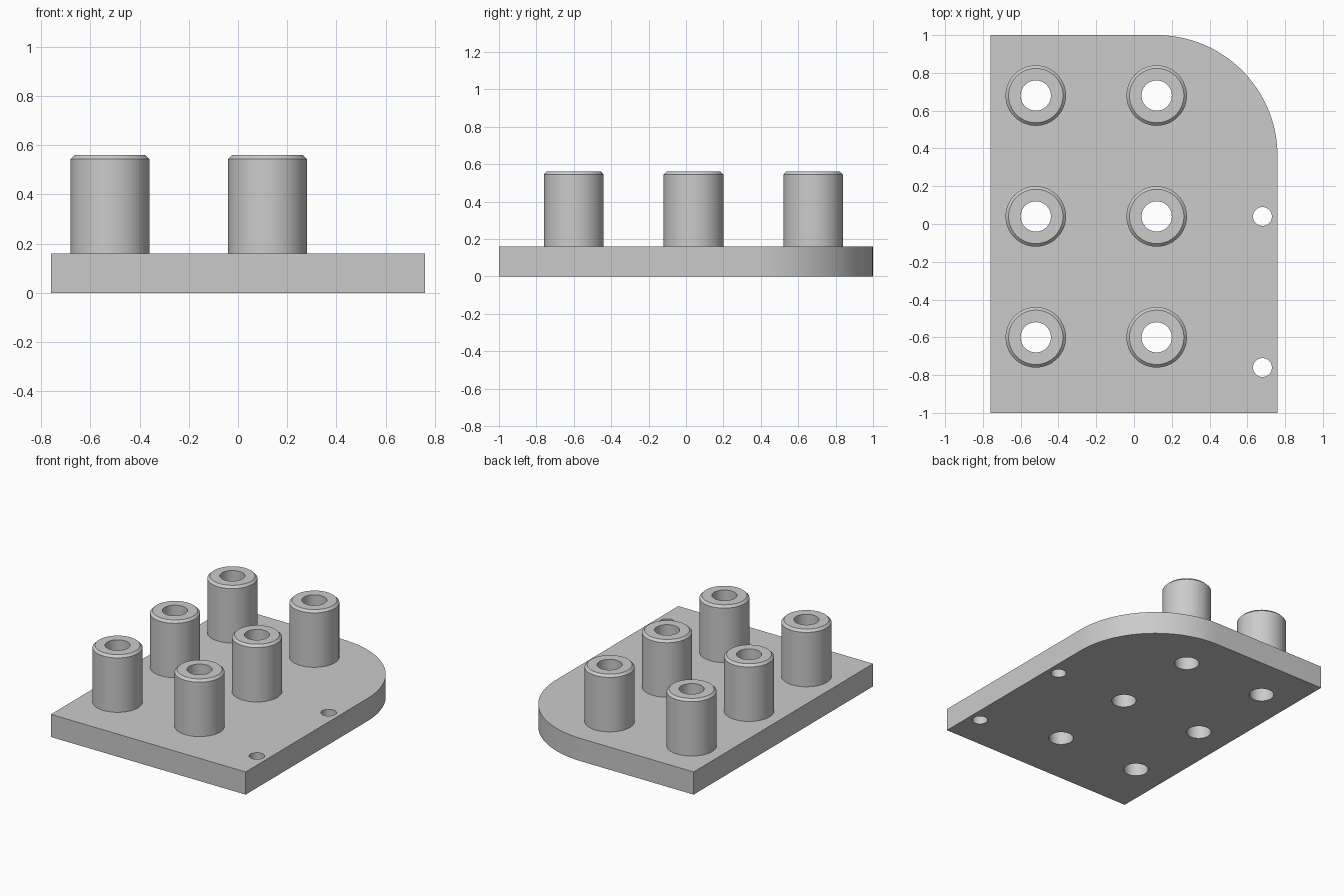
import bpy
import bmesh
from math import cos, sin, pi, radians

cube = bpy.data.objects.get("Cube")
if cube:
    bpy.data.objects.remove(cube)

HALF_X, HALF_Y, THICK = 0.76, 1.0, 0.16
CORNER_R = 0.64
BOSS_R, BORE_R, BOSS_TOP, CHAMFER = 0.16, 0.08, 0.56, 0.016
BOSSES = [(x, y) for x in (-0.52, 0.12) for y in (-0.6, 0.04, 0.68)]
PIN_HOLES = [(0.68, 0.04), (0.68, -0.76)]
PIN_R = 0.05
SIDES = 64

grey = bpy.data.materials.new("light grey")
grey.use_nodes = True
grey.diffuse_color = (0.6, 0.6, 0.6, 1)
grey.node_tree.nodes["Principled BSDF"].inputs["Base Color"].default_value = (0.6, 0.6, 0.6, 1)


def arc(cx, cy, r, start, end, steps):
    angles = [start + (end - start) * i / steps for i in range(steps + 1)]
    return [(cx + r * cos(a), cy + r * sin(a)) for a in angles]


def circle(cx, cy, r):
    return arc(cx, cy, r, 0, 2 * pi, SIDES)[:-1]


def finish(name, mesh):
    """Weld, fix normals, colour and smooth a mesh, then place it in the scene."""
    bm = bmesh.new()
    bm.from_mesh(mesh)
    bmesh.ops.remove_doubles(bm, verts=bm.verts, dist=0.0001)
    bmesh.ops.recalc_face_normals(bm, faces=bm.faces)
    bm.to_mesh(mesh)
    bm.free()
    mesh.materials.clear()
    mesh.materials.append(grey)
    obj = bpy.data.objects.new(name, mesh)
    bpy.context.collection.objects.link(obj)
    bpy.ops.object.select_all(action="DESELECT")
    obj.select_set(True)
    bpy.context.view_layer.objects.active = obj
    bpy.ops.object.shade_smooth_by_angle(angle=radians(30))
    return obj


# Base plate: outline with one rounded corner and all through holes
outline = [(-HALF_X, HALF_Y), (-HALF_X, -HALF_Y), (HALF_X, -HALF_Y)]
outline += arc(HALF_X - CORNER_R, HALF_Y - CORNER_R, CORNER_R, 0, pi / 2, 32)
loops = [outline]
loops += [circle(x, y, BORE_R) for x, y in BOSSES]
loops += [circle(x, y, PIN_R) for x, y in PIN_HOLES]

curve = bpy.data.curves.new("plate_outline", "CURVE")
curve.dimensions = "2D"
curve.fill_mode = "BOTH"
curve.extrude = THICK / 2
for loop in loops:
    spline = curve.splines.new("POLY")
    spline.points.add(len(loop) - 1)
    for point, (x, y) in zip(spline.points, loop):
        point.co = (x, y, 0, 1)
    spline.use_cyclic_u = True
helper = bpy.data.objects.new("plate_outline", curve)
bpy.context.collection.objects.link(helper)
depsgraph = bpy.context.evaluated_depsgraph_get()
plate_mesh = bpy.data.meshes.new_from_object(helper.evaluated_get(depsgraph))
bpy.data.objects.remove(helper)
plate = finish("base_plate", plate_mesh)
plate.location.z = THICK / 2

# Boss: hollow cylinder with a chamfered top rim, open over the plate bore
profile = [(BORE_R, THICK), (BORE_R, BOSS_TOP), (BOSS_R - CHAMFER, BOSS_TOP),
           (BOSS_R, BOSS_TOP - CHAMFER), (BOSS_R, THICK)]
bm = bmesh.new()
rings = [[bm.verts.new((x, y, z)) for x, y in circle(0, 0, r)] for r, z in profile]
for low, high in zip(rings, rings[1:]):
    for i in range(SIDES):
        j = (i + 1) % SIDES
        bm.faces.new((low[i], high[i], high[j], low[j]))
bmesh.ops.recalc_face_normals(bm, faces=bm.faces)
boss_mesh = bpy.data.meshes.new("boss")
bm.to_mesh(boss_mesh)
bm.free()

first = finish("boss_1", boss_mesh)
first.location = (*BOSSES[0], 0)
for number, (x, y) in enumerate(BOSSES[1:], 2):
    boss = first.copy()
    boss.name = f"boss_{number}"
    boss.location = (x, y, 0)
    bpy.context.collection.objects.link(boss)
